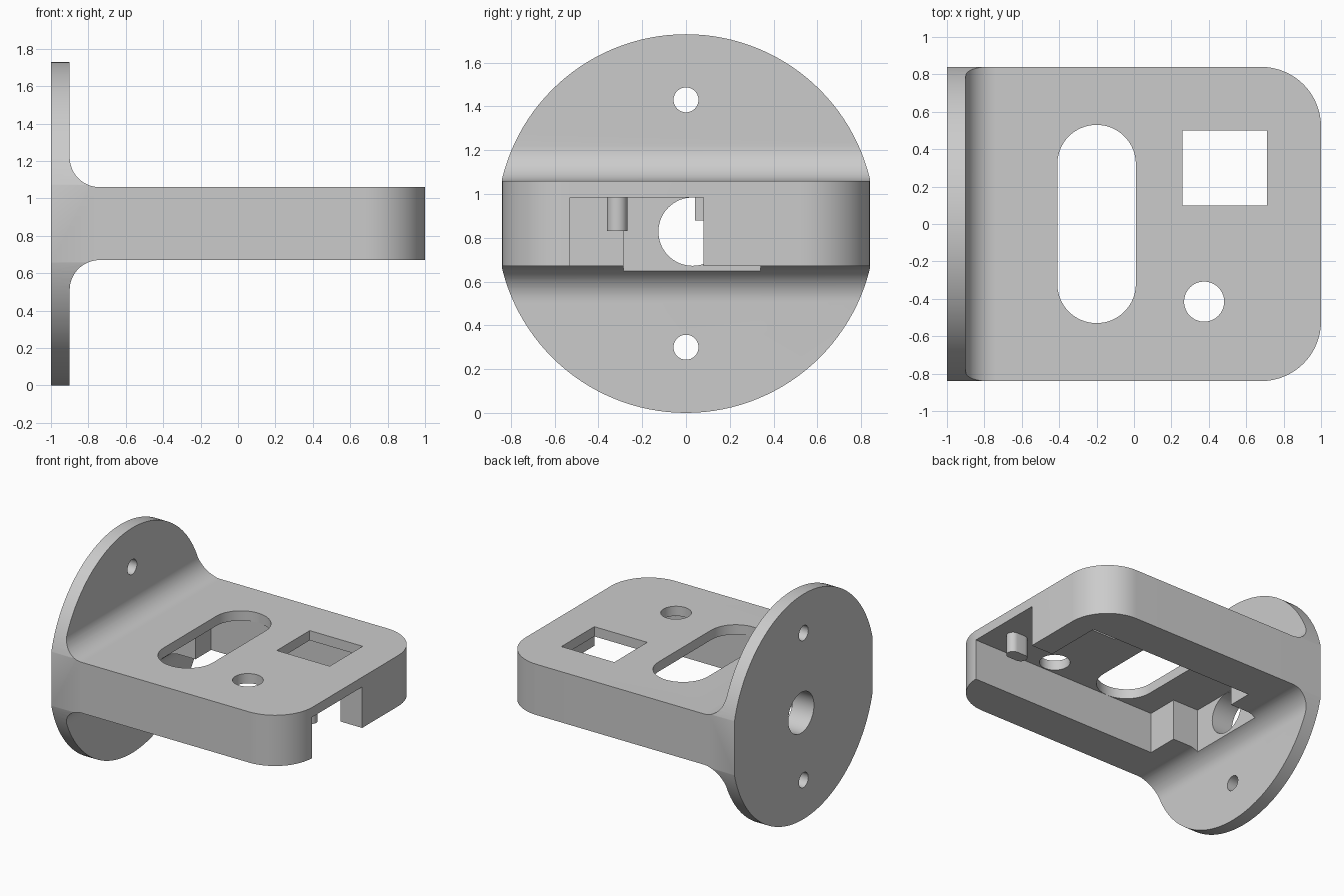
import bpy, bmesh
from math import sin, cos, pi, radians

cube = bpy.data.objects.get("Cube")
if cube:
    bpy.data.objects.remove(cube, do_unlink=True)

grey = bpy.data.materials.new("plain_grey")
grey.use_nodes = True
colour = (0.6, 0.6, 0.6, 1)
grey.diffuse_color = colour
grey.node_tree.nodes["Principled BSDF"].inputs["Base Color"].default_value = colour


def arc(cx, cy, r, start, end, steps=16):
    """Points on an arc, angles in degrees."""
    angles = [radians(start + (end - start) * i / steps) for i in range(steps + 1)]
    return [(cx + r * cos(a), cy + r * sin(a)) for a in angles]


def circle(cx, cy, r, steps=64):
    return arc(cx, cy, r, 0, 360, steps)[:-1]


def box(x0, x1, y0, y1):
    return [(x0, y0), (x1, y0), (x1, y1), (x0, y1)]


def prism(name, outline, axis, lo, hi):
    """Extrude a 2D outline along one axis."""
    place = {"x": lambda p, d: (d, p[0], p[1]),
             "y": lambda p, d: (p[0], d, p[1]),
             "z": lambda p, d: (p[0], p[1], d)}[axis]
    bm = bmesh.new()
    rings = [[bm.verts.new(place(p, d)) for p in outline] for d in (lo, hi)]
    for ring in rings:
        bm.faces.new(ring)
    n = len(outline)
    for i in range(n):
        j = (i + 1) % n
        bm.faces.new((rings[0][i], rings[0][j], rings[1][j], rings[1][i]))
    bmesh.ops.recalc_face_normals(bm, faces=bm.faces)
    mesh = bpy.data.meshes.new(name)
    bm.to_mesh(mesh)
    bm.free()
    mesh.materials.append(grey)
    obj = bpy.data.objects.new(name, mesh)
    bpy.context.collection.objects.link(obj)
    return obj


def combine(target, tool, operation):
    mod = target.modifiers.new(tool.name, "BOOLEAN")
    mod.operation, mod.object, mod.solver = operation, tool, "EXACT"
    bpy.context.view_layer.objects.active = target
    bpy.ops.object.modifier_apply(modifier=mod.name)
    bpy.data.objects.remove(tool, do_unlink=True)


MID, R, HALF = 0.865, 0.865, 0.84      # flange centre height, radius, half width
LOW, TOP, CEILING = 0.67, 1.06, 0.985  # slab underside, top and pocket ceiling
FACE, FIL = -0.9, 0.16                 # flange front face and fillet radius

# Side profile: flange and slab joined by fillets
profile = [(-1, -0.1), (FACE, -0.1)]
profile += arc(FACE + FIL, LOW - FIL, FIL, 180, 90)
profile += [(1, LOW), (1, TOP)]
profile += arc(FACE + FIL, TOP + FIL, FIL, 270, 180)
profile += [(FACE, 1.9), (-1, 1.9)]
body = prism("flanged_housing", profile, "y", -HALF, HALF)

# Round flange outline
combine(body, prism("flange_outline", circle(MID * 0, MID, R, 128), "x", -1.2, 1.2), "INTERSECT")

# Rounded outer corners of the slab
r = 0.32
plan = [(-1.2, -1)] + [(1 - r, -1)] + arc(1 - r, r - HALF, r, -90, 0)
plan += arc(1 - r, HALF - r, r, 0, 90) + [(1 - r, 1), (-1.2, 1)]
combine(body, prism("slab_outline", plan, "z", -0.2, 2), "INTERSECT")

# Pocket from below, open at the end, stepped near the flange
pocket = [(-0.82, -0.285), (-0.6, -0.285), (-0.6, -0.53), (1.2, -0.53),
          (1.2, 0.08), (0.815, 0.08), (0.815, 0.53), (-0.6, 0.53),
          (-0.6, 0.34), (-0.82, 0.34)]
combine(body, prism("pocket", pocket, "z", 0.2, CEILING), "DIFFERENCE")

# Openings in the top plate
slot = arc(-0.2, 0.32, 0.21, 0, 180, 32) + arc(-0.2, -0.32, 0.21, 180, 360, 32)
for name, outline in (("long_slot", slot),
                      ("square_window", box(0.26, 0.71, 0.1, 0.5)),
                      ("round_hole", circle(0.375, -0.415, 0.107))):
    combine(body, prism(name, outline, "z", 0.9, 1.3), "DIFFERENCE")

# Cable hole and screw holes through the flange
combine(body, prism("cable_hole", circle(0.03, 0.828, 0.156), "x", -1.2, -0.7), "DIFFERENCE")
for z in (0.3, 1.43):
    combine(body, prism("screw_hole", circle(0, z, 0.057, 32), "x", -1.2, -0.8), "DIFFERENCE")

# Hanging pin and small ledge inside the pocket
pin = arc(0.84, -0.315, 0.047, -90, 90) + arc(0.77, -0.315, 0.047, 90, 270)
parts = [body,
         prism("locating_pin", pin, "z", 0.83, CEILING + 0.02),
         prism("inner_ledge", box(0.75, 0.83, 0.04, 0.5), "z", 0.88, CEILING + 0.02)]

# Smooth curved surfaces, keep edges sharp
bpy.ops.object.select_all(action="DESELECT")
for part in parts:
    part.select_set(True)
bpy.context.view_layer.objects.active = body
bpy.ops.object.shade_smooth_by_angle(angle=radians(30))
